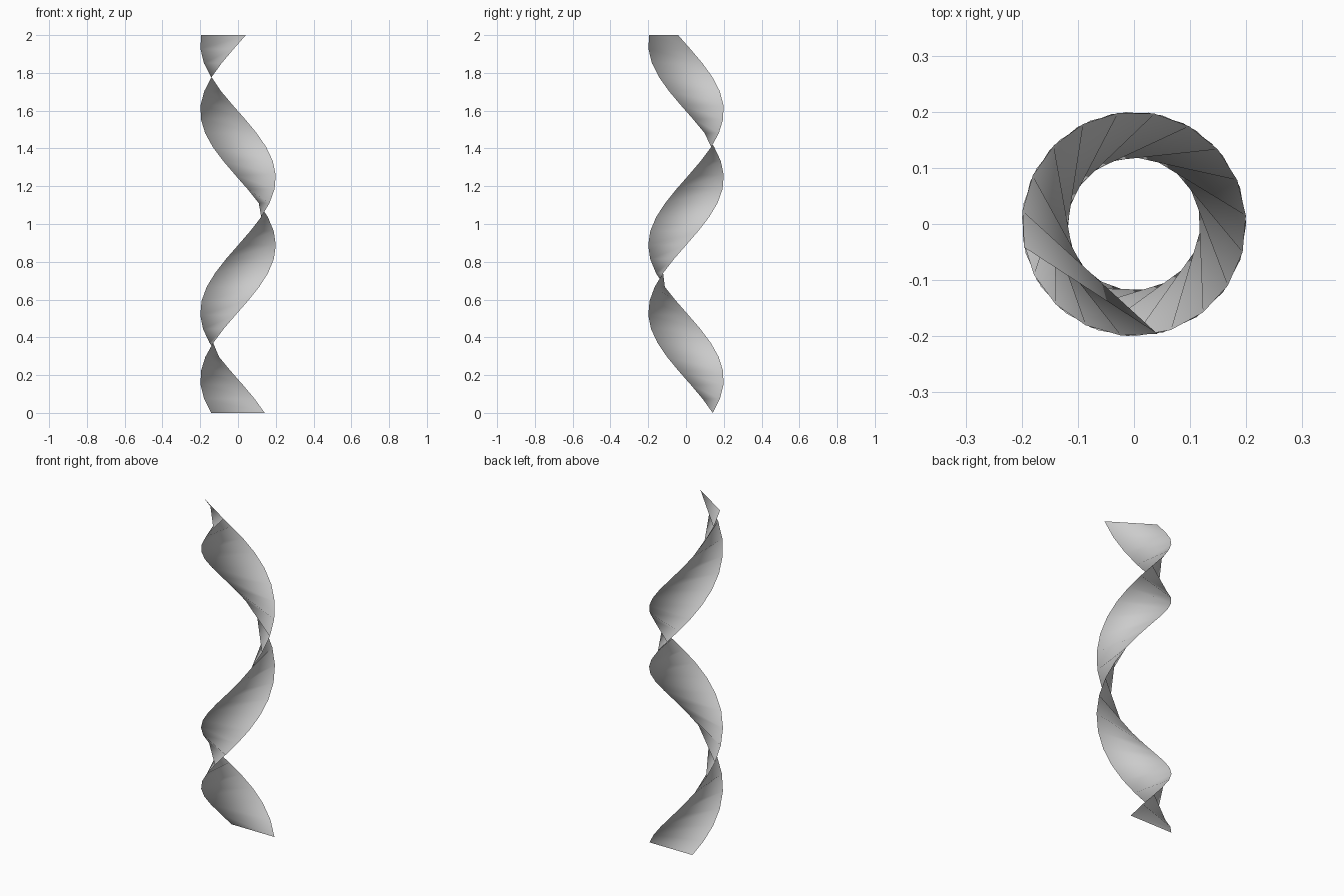
import bpy, bmesh
from math import cos, sin, radians

cube = bpy.data.objects.get("Cube")
if cube:
    bpy.data.objects.remove(cube, do_unlink=True)

RADIUS, HEIGHT, STEPS = 0.2, 2.0, 27
START, WIDTH, TWIST = 45, 90, 507   # degrees

grey = bpy.data.materials.new("light grey")
grey.use_nodes = True
colour = (0.6, 0.6, 0.6, 1)
grey.diffuse_color = colour
grey.node_tree.nodes["Principled BSDF"].inputs["Base Color"].default_value = colour

# Flat strip wound around the z axis: each row is a chord of the circle
bm = bmesh.new()


def rim(step, offset):
    a = radians(START + offset + TWIST * step / STEPS)
    return bm.verts.new((RADIUS * cos(a), RADIUS * sin(a), HEIGHT * step / STEPS))


rows = [(rim(i, 0), rim(i, WIDTH)) for i in range(STEPS + 1)]
for (a, b), (c, d) in zip(rows, rows[1:]):
    bm.faces.new((a, b, d))
    bm.faces.new((a, d, c))
for face in bm.faces:
    face.smooth = True

mesh = bpy.data.meshes.new("twisted_ribbon")
bm.to_mesh(mesh)
bm.free()
mesh.materials.append(grey)
ribbon = bpy.data.objects.new("twisted_ribbon", mesh)
bpy.context.collection.objects.link(ribbon)
